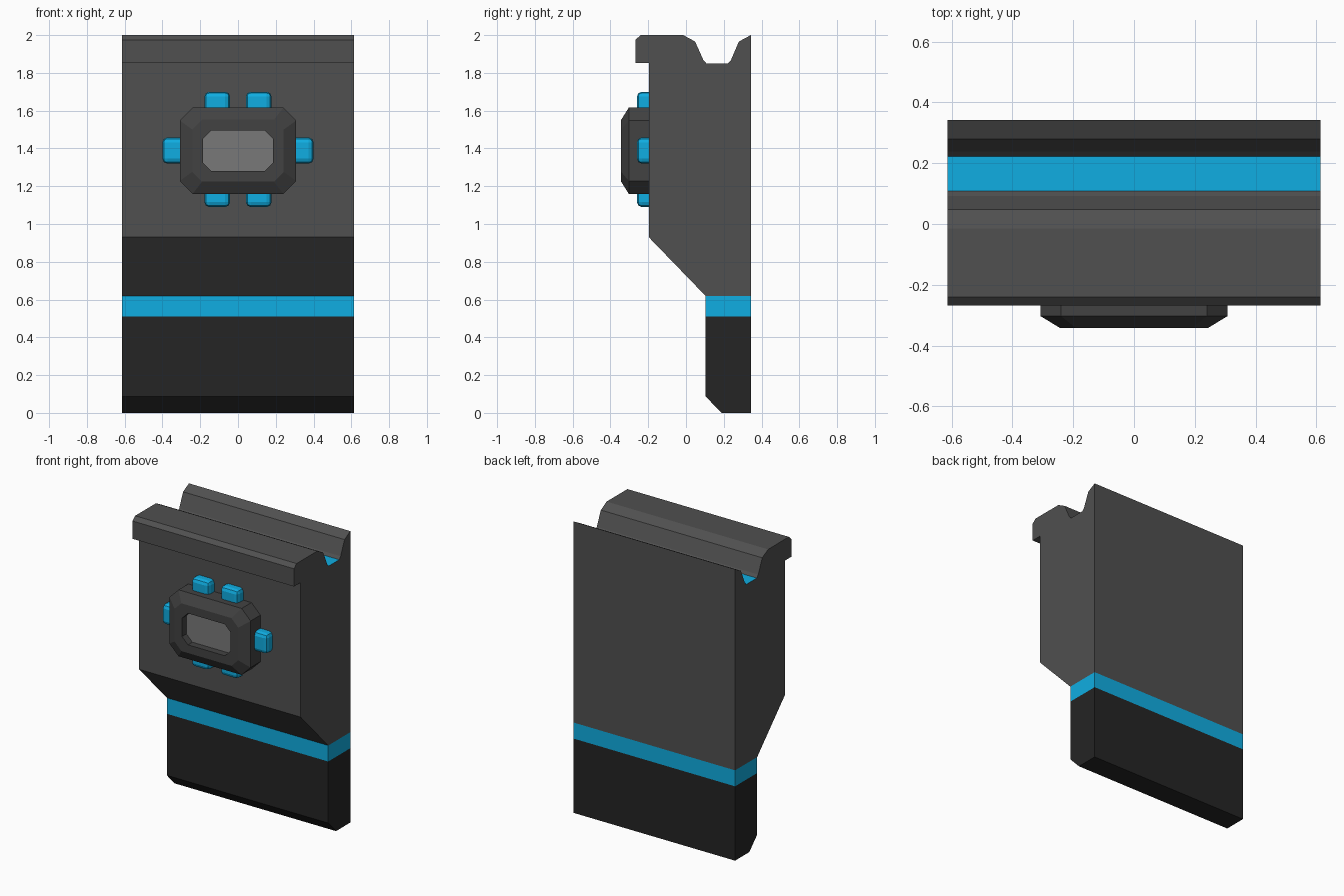
import bpy, bmesh
from mathutils import Vector

if "Cube" in bpy.data.objects:
    bpy.data.objects.remove(bpy.data.objects["Cube"])


def material(name, r, g, b):
    m = bpy.data.materials.new(name)
    m.diffuse_color = (r, g, b, 1)
    m.use_nodes = True
    m.node_tree.nodes["Principled BSDF"].inputs["Base Color"].default_value = m.diffuse_color
    return m


GREY = material("dark grey", 0.08, 0.08, 0.08)
BLACK = material("black", 0.018, 0.018, 0.018)
BLUE = material("bright blue", 0.005, 0.42, 0.76)
FRAME = material("frame grey", 0.055, 0.055, 0.055)
SCREEN = material("screen grey", 0.19, 0.19, 0.19)


def finish(bm, name, mats):
    bmesh.ops.recalc_face_normals(bm, faces=bm.faces)
    mesh = bpy.data.meshes.new(name)
    bm.to_mesh(mesh)
    bm.free()
    for m in mats:
        mesh.materials.append(m)
    ob = bpy.data.objects.new(name, mesh)
    bpy.context.collection.objects.link(ob)
    return ob


# Body: side profile (y, z) extruded across the width
HALF = 0.613
profile = [(0.343, 0), (0.188, 0), (0.103, 0.088), (0.103, 0.62), (-0.197, 0.93),
           (-0.197, 1.853), (-0.268, 1.853), (-0.268, 1.975), (-0.24, 2), (-0.015, 2),
           (0.048, 1.966), (0.092, 1.868), (0.108, 1.85), (0.222, 1.85),
           (0.238, 1.868), (0.28, 1.966), (0.343, 2)]
bm = bmesh.new()
face = bm.faces.new([bm.verts.new((-HALF, y, z)) for y, z in profile])
ext = bmesh.ops.extrude_face_region(bm, geom=[face])
bmesh.ops.translate(bm, vec=(2 * HALF, 0, 0),
                    verts=[v for v in ext["geom"] if isinstance(v, bmesh.types.BMVert)])
if not face.is_valid or len(bm.faces) < len(profile) + 2:
    bm.faces.new([v for v in bm.verts if v.co.x < 0])
# Cut the stripe edges, then colour by height; groove floor is blue
for z in (0.51, 0.62):
    bmesh.ops.bisect_plane(bm, geom=bm.verts[:] + bm.edges[:] + bm.faces[:],
                           plane_co=(0, 0, z), plane_no=(0, 0, 1))
for f in bm.faces:
    zs = [v.co.z for v in f.verts]
    mid = (min(zs) + max(zs)) / 2
    groove = all(abs(v.co.z - 1.85) < 1e-4 and v.co.y > 0 for v in f.verts)
    f.material_index = 1 if mid < 0.51 else 2 if mid < 0.62 or groove else 0
finish(bm, "body", [GREY, BLACK, BLUE])

# Display frame: stacked octagon rings, with the recessed screen as last face
CZ = 1.388


def octagon(bm, hx, hz, c, y):
    pts = [(hx, hz - c), (hx - c, hz), (c - hx, hz), (-hx, hz - c),
           (-hx, c - hz), (c - hx, -hz), (hx - c, -hz), (hx, c - hz)]
    return [bm.verts.new((x, y, CZ + z)) for x, z in pts]


bm = bmesh.new()
rings = [octagon(bm, *r) for r in ((0.308, 0.228, 0.068, -0.19),
                                   (0.308, 0.228, 0.068, -0.303),
                                   (0.242, 0.164, 0.052, -0.343),
                                   (0.185, 0.108, 0.045, -0.343),
                                   (0.185, 0.108, 0.045, -0.295))]
for a, b in zip(rings, rings[1:]):
    for i in range(8):
        j = (i + 1) % 8
        bm.faces.new((a[i], a[j], b[j], b[i]))
bm.faces.new(rings[0])
bm.faces.new(rings[-1]).material_index = 1
finish(bm, "display_frame", [FRAME, SCREEN])


# Buttons around the frame: rounded blocks
def button(name, x0, x1, z0, z1):
    bm = bmesh.new()
    bmesh.ops.create_cube(bm, size=1)
    size = Vector((x1 - x0, 0.1, z1 - z0))
    centre = Vector(((x0 + x1) / 2, -0.21, (z0 + z1) / 2))
    for v in bm.verts:
        v.co = v.co * size + centre
    bmesh.ops.bevel(bm, geom=bm.edges[:], offset=0.026, segments=2,
                    profile=0.5, affect='EDGES')
    finish(bm, name, [BLUE])


for s, side in ((-1, "left"), (1, "right")):
    x0, x1 = sorted((s * 0.042, s * 0.178))
    button("top_button_" + side, x0, x1, 1.56, 1.70)
    button("bottom_button_" + side, x0, x1, 1.09, 1.23)
    x0, x1 = sorted((s * 0.25, s * 0.4))
    button("side_button_" + side, x0, x1, 1.32, 1.458)
